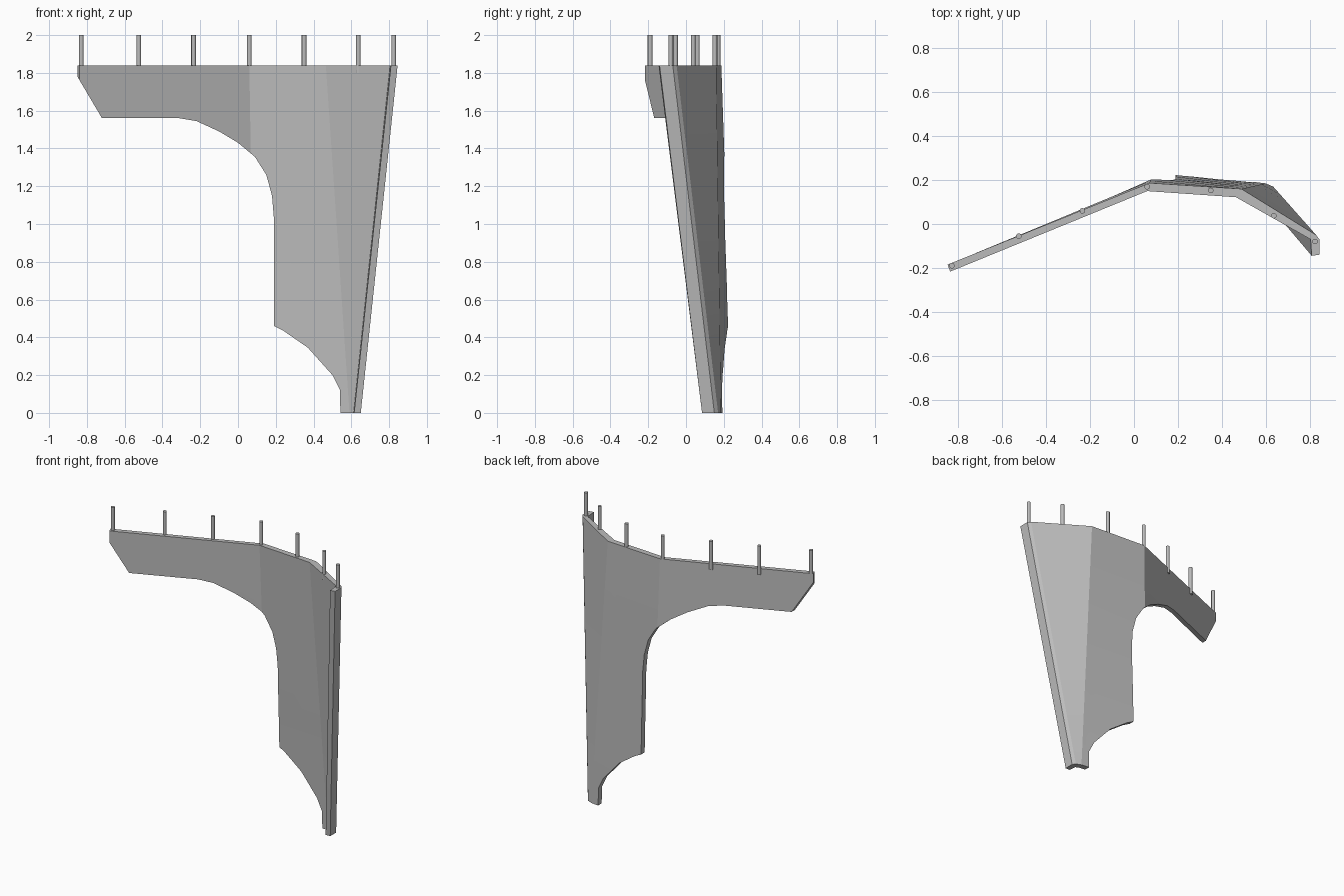
import bpy, bmesh
from mathutils import Vector

cube = bpy.data.objects.get("Cube")
if cube:
    bpy.data.objects.remove(cube, do_unlink=True)

TOP = 1.84
grey = bpy.data.materials.new("plain grey")
grey.use_nodes = True
grey.diffuse_color = (0.5, 0.5, 0.5, 1)
grey.node_tree.nodes["Principled BSDF"].inputs["Base Color"].default_value = (0.5, 0.5, 0.5, 1)


def add_object(name, bm):
    bmesh.ops.recalc_face_normals(bm, faces=bm.faces)
    mesh = bpy.data.meshes.new(name)
    bm.to_mesh(mesh)
    bm.free()
    mesh.materials.append(grey)
    obj = bpy.data.objects.new(name, mesh)
    bpy.context.collection.objects.link(obj)
    return obj


def loft(name, rings):
    """Closed solid through rings of equal length."""
    bm = bmesh.new()
    loops = [[bm.verts.new(p) for p in ring] for ring in rings]
    n = len(loops[0])
    for a, b in zip(loops, loops[1:]):
        for i in range(n):
            j = (i + 1) % n
            bm.faces.new((a[i], a[j], b[j], b[i]))
    bm.faces.new(loops[0])
    bm.faces.new(loops[-1])
    return add_object(name, bm)


# Folded wall: each entry is (top x, top y, bottom x, bottom y)
back = [(-0.85, -0.185, -0.85, -0.185), (0.07, 0.187, 0.10, 0.249),
        (0.49, 0.16, 0.60, 0.185), (0.83, -0.05, 0.635, 0.17),
        (0.845, -0.07, 0.65, 0.15), (0.845, -0.14, 0.65, 0.085)]
front = [(0.81, -0.145, 0.615, 0.085), (0.805, -0.07, 0.612, 0.135),
         (0.465, 0.122, 0.59, 0.147), (0.06, 0.15, 0.09, 0.211),
         (-0.838, -0.217, -0.838, -0.217)]
ROWS = 6
rings = []
for r in range(ROWS + 1):
    t = r / ROWS
    rings.append([Vector((bx, by, 0)).lerp(Vector((tx, ty, TOP)), t)
                  for tx, ty, bx, by in back + front])
panel = loft("curved_panel", rings)

# Cutter below the arm, around the arch and beside the foot
outline = [(-1.2, 1.78), (-0.85, 1.78), (-0.72, 1.56), (-0.31, 1.56),
           (-0.22, 1.545), (-0.10, 1.49), (0, 1.43), (0.09, 1.355),
           (0.15, 1.26), (0.18, 1.15), (0.19, 1.03), (0.19, 0.46),
           (0.24, 0.435), (0.37, 0.345), (0.50, 0.20), (0.54, 0.12),
           (0.545, -0.2), (-1.2, -0.2)]
cutter = loft("arch_cutter", [[(x, y, z) for x, z in outline] for y in (-1, 1)])
cutter.hide_render = True
cut = panel.modifiers.new("arch", 'BOOLEAN')
cut.operation = 'DIFFERENCE'
cut.solver = 'EXACT'
cut.object = cutter
bpy.context.view_layer.objects.active = panel
panel.select_set(True)
bpy.ops.object.modifier_apply(modifier=cut.name)
bpy.data.objects.remove(cutter, do_unlink=True)
bpy.ops.object.shade_smooth_by_angle(angle=0.1)

# Row of pegs along the top edge
pegs = [(-0.83, -0.19), (-0.525, -0.055), (-0.235, 0.06), (0.06, 0.17),
        (0.35, 0.153), (0.637, 0.038), (0.825, -0.08)]
for i, (x, y) in enumerate(pegs):
    bpy.ops.mesh.primitive_cylinder_add(vertices=16, radius=0.0125, depth=0.2,
                                        location=(x, y, 1.9))
    peg = bpy.context.object
    peg.name = f"top_peg_{i + 1}"
    peg.data.materials.append(grey)
    bpy.ops.object.shade_smooth_by_angle()
